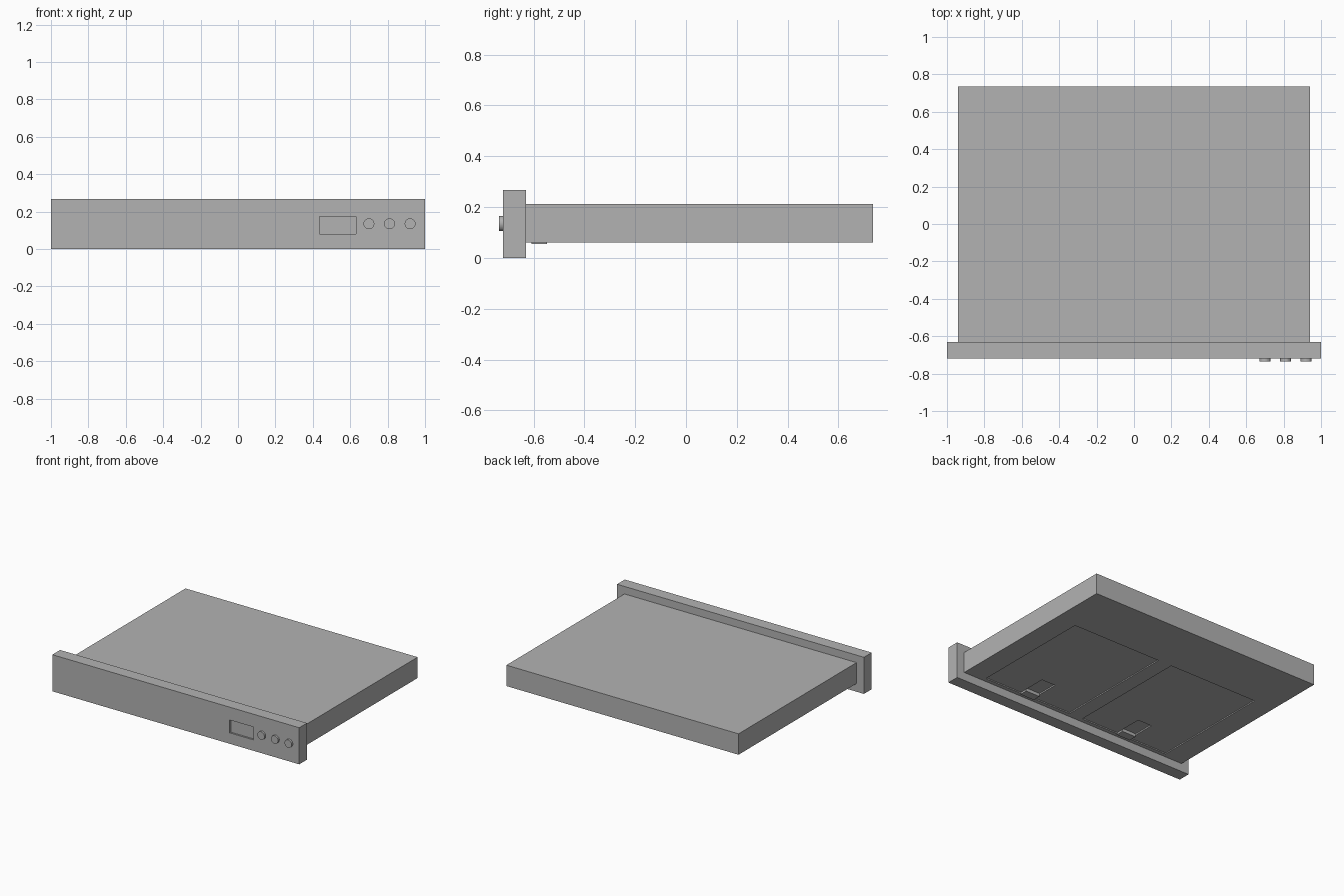
import bpy
import math

cube = bpy.data.objects.get("Cube")
if cube:
    bpy.data.objects.remove(cube, do_unlink=True)

# Single brushed grey finish
grey = bpy.data.materials.new("metal_grey")
grey.use_nodes = True
colour = (0.45, 0.45, 0.45, 1)
grey.diffuse_color = colour
grey.node_tree.nodes["Principled BSDF"].inputs["Base Color"].default_value = colour


def box(name, x, y, z):
    """Box from (min, max) ranges on each axis."""
    centre = [(a + b) / 2 for a, b in (x, y, z)]
    bpy.ops.mesh.primitive_cube_add(size=1, location=centre)
    ob = bpy.context.object
    ob.name = name
    ob.scale = [b - a for a, b in (x, y, z)]
    bpy.ops.object.transform_apply(location=False, rotation=False, scale=True)
    ob.data.materials.append(grey)
    return ob


def cut(target, x, y, z):
    """Sink a box-shaped recess into the target."""
    cutter = box("cutter", x, y, z)
    cutter.hide_render = True
    mod = target.modifiers.new("recess", 'BOOLEAN')
    mod.operation = 'DIFFERENCE'
    mod.solver = 'EXACT'
    mod.object = cutter
    bpy.context.view_layer.objects.active = target
    bpy.ops.object.modifier_apply(modifier=mod.name)
    bpy.data.objects.remove(cutter, do_unlink=True)


# Main body and taller front panel
body = box("hood_body", (-0.94, 0.94), (-0.63, 0.735), (0.06, 0.213))
panel = box("front_panel", (-1, 1), (-0.72, -0.63), (0, 0.268))

# Sunken display window beside the knobs
cut(panel, (0.437, 0.63), (-0.8, -0.707), (0.08, 0.174))

# Two filters underneath, each with a finger pocket and a pull tab
for side, label in ((-1, "right"), (1, "left")):
    mid = side * 0.416
    cut(body, (mid - 0.361, mid + 0.361), (-0.6, 0.318), (0, 0.068))
    cut(body, (mid - 0.057, mid + 0.057), (-0.547, -0.385), (0, 0.078))
    box(label + "_filter_tab", (mid - 0.057, mid + 0.057),
        (-0.607, -0.547), (0.055, 0.069))

# Row of control knobs
for i in range(3):
    bpy.ops.mesh.primitive_cylinder_add(
        vertices=24, radius=0.029, depth=0.02,
        location=(0.7 + 0.11 * i, -0.725, 0.135), rotation=(math.pi / 2, 0, 0))
    knob = bpy.context.object
    knob.name = "control_knob_" + str(i + 1)
    knob.data.materials.append(grey)
